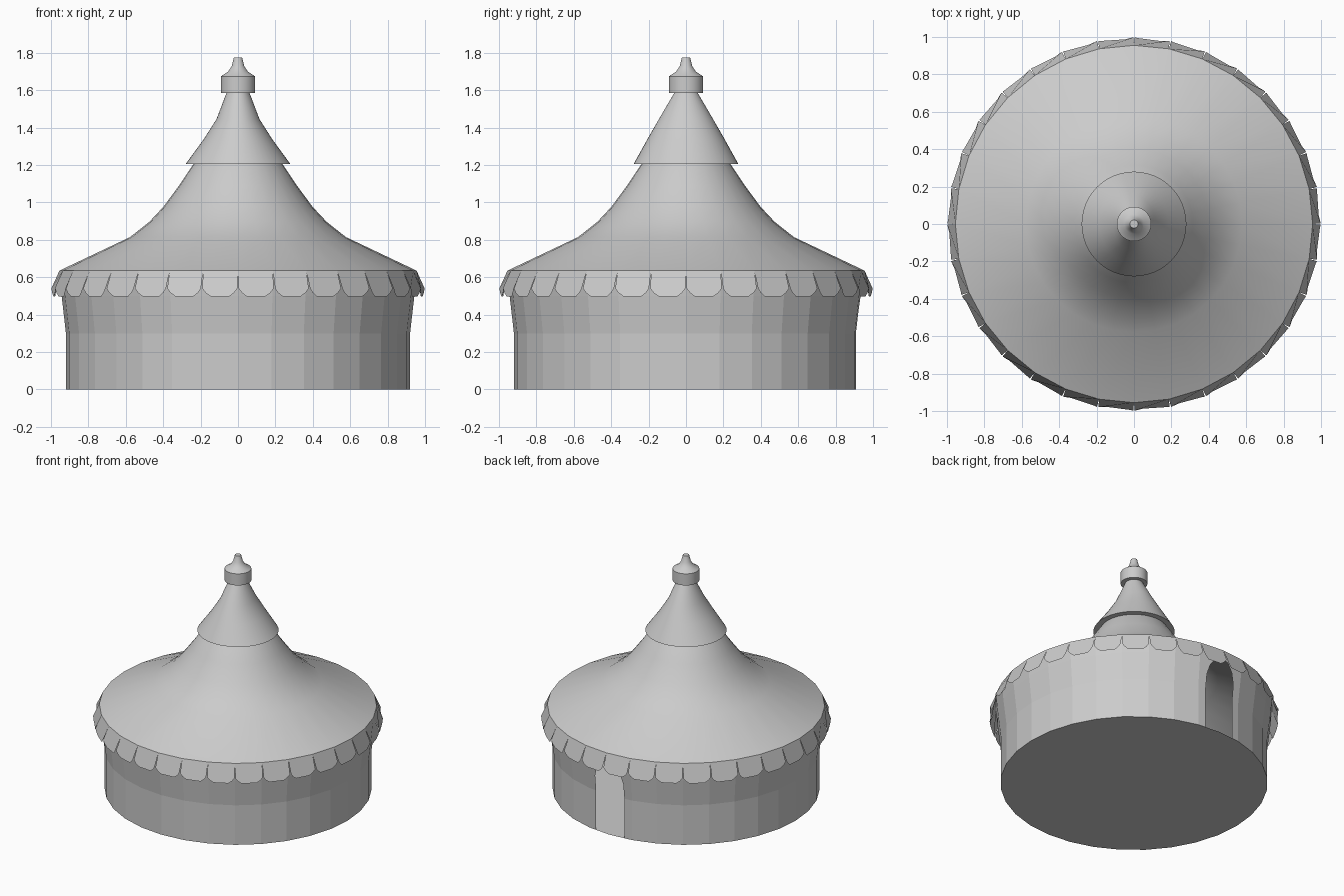
import bpy, bmesh, math
from mathutils import Vector

cube = bpy.data.objects.get("Cube")
if cube:
    bpy.data.objects.remove(cube, do_unlink=True)

SIDES = 32
STEP = 2 * math.pi / SIDES

canvas = bpy.data.materials.new("grey_canvas")
canvas.use_nodes = True
GREY = (0.6, 0.6, 0.6, 1)
canvas.diffuse_color = GREY
canvas.node_tree.nodes["Principled BSDF"].inputs["Base Color"].default_value = GREY


def finish(name, bm, smooth_angle=None):
    mesh = bpy.data.meshes.new(name)
    bm.to_mesh(mesh)
    bm.free()
    mesh.materials.append(canvas)
    obj = bpy.data.objects.new(name, mesh)
    bpy.context.collection.objects.link(obj)
    if smooth_angle:
        bpy.ops.object.select_all(action="DESELECT")
        obj.select_set(True)
        bpy.context.view_layer.objects.active = obj
        bpy.ops.object.shade_smooth_by_angle(angle=math.radians(smooth_angle))
    return obj


def lathe(profile, sides=SIDES, bottom=False, top=False):
    """Rings of (radius x, radius y, z) joined from bottom to top."""
    bm = bmesh.new()
    rings = []
    for rx, ry, z in profile:
        rings.append([bm.verts.new((rx * math.cos(i * 2 * math.pi / sides),
                                    ry * math.sin(i * 2 * math.pi / sides), z))
                      for i in range(sides)])
    for low, high in zip(rings, rings[1:]):
        for i in range(sides):
            j = (i + 1) % sides
            bm.faces.new((low[i], low[j], high[j], high[i]))
    if bottom:
        bm.faces.new(rings[0][::-1])
    if top:
        bm.faces.new(rings[-1])
    return bm


def rounded(points):
    return [(r, r, z) for r, z in points]


# Canvas wall and floor, with an arched doorway cut at the back
bm = lathe(rounded([(0.92, 0), (0.92, 0.3), (0.943, 0.5), (0.955, 0.635)]), bottom=True)
half = [(0.12, 0), (0.118, 0.42), (0.095, 0.5), (0.05, 0.56)]
arch = half + [(-x, z) for x, z in reversed(half)]
edges = list(zip(arch, arch[1:]))


def near_door(face):
    c = face.calc_center_median()
    return c.y > 0.8 and abs(c.x) < 0.3


for (x0, z0), (x1, z1) in edges:
    faces = [f for f in bm.faces if near_door(f)]
    geom = list({g for f in faces for g in list(f.verts) + list(f.edges)}) + faces
    bmesh.ops.bisect_plane(bm, geom=geom, plane_co=(x0, 0, z0),
                           plane_no=Vector((z1 - z0, 0, x0 - x1)))
opening = []
for f in bm.faces:
    c = f.calc_center_median()
    if near_door(f) and all((x1 - x0) * (c.z - z0) - (z1 - z0) * (c.x - x0) > 0
                            for (x0, z0), (x1, z1) in edges):
        opening.append(f)
bmesh.ops.delete(bm, geom=opening, context="FACES")
finish("tent_wall", bm)

# Sweeping main roof
finish("main_roof", lathe(rounded([
    (0.955, 0.635), (0.578, 0.814), (0.475, 0.895), (0.4, 0.975),
    (0.315, 1.09), (0.235, 1.21), (0.15, 1.3)]), top=True), 40)

# Upper roof cone, slightly pinched from side to side
finish("upper_roof", lathe([
    (0.2, 0.2, 1.207), (0.28, 0.28, 1.205), (0.185, 0.208, 1.335),
    (0.115, 0.145, 1.445), (0.06, 0.06, 1.59)], 48), 40)

# Finial at the peak
finish("finial", lathe(rounded([
    (0.092, 1.585), (0.092, 1.673), (0.052, 1.7), (0.033, 1.73),
    (0.022, 1.775)]), bottom=True, top=True), 35)

# Scalloped trim hanging from the roof rim
bm = bmesh.new()
GAP = 0.004
outline = [(-1, 0.955, 0.635), (-1, 0.998, 0.54), (-0.82, 0.996, 0.517), (-0.55, 0.992, 0.498)]
outline += [(-t, r, z) for t, r, z in reversed(outline)]
for i in range(SIDES):
    angle = (i + 0.5) * STEP
    out = Vector((math.cos(angle), math.sin(angle), 0))
    side = Vector((-out.y, out.x, 0))
    verts = []
    for t, r, z in outline:
        across = t * (r * math.sin(STEP / 2) - (GAP if z < 0.6 else 0))
        verts.append(bm.verts.new(out * r * math.cos(STEP / 2) + side * across + Vector((0, 0, z))))
    bm.faces.new(verts)
finish("scalloped_trim", bm)
